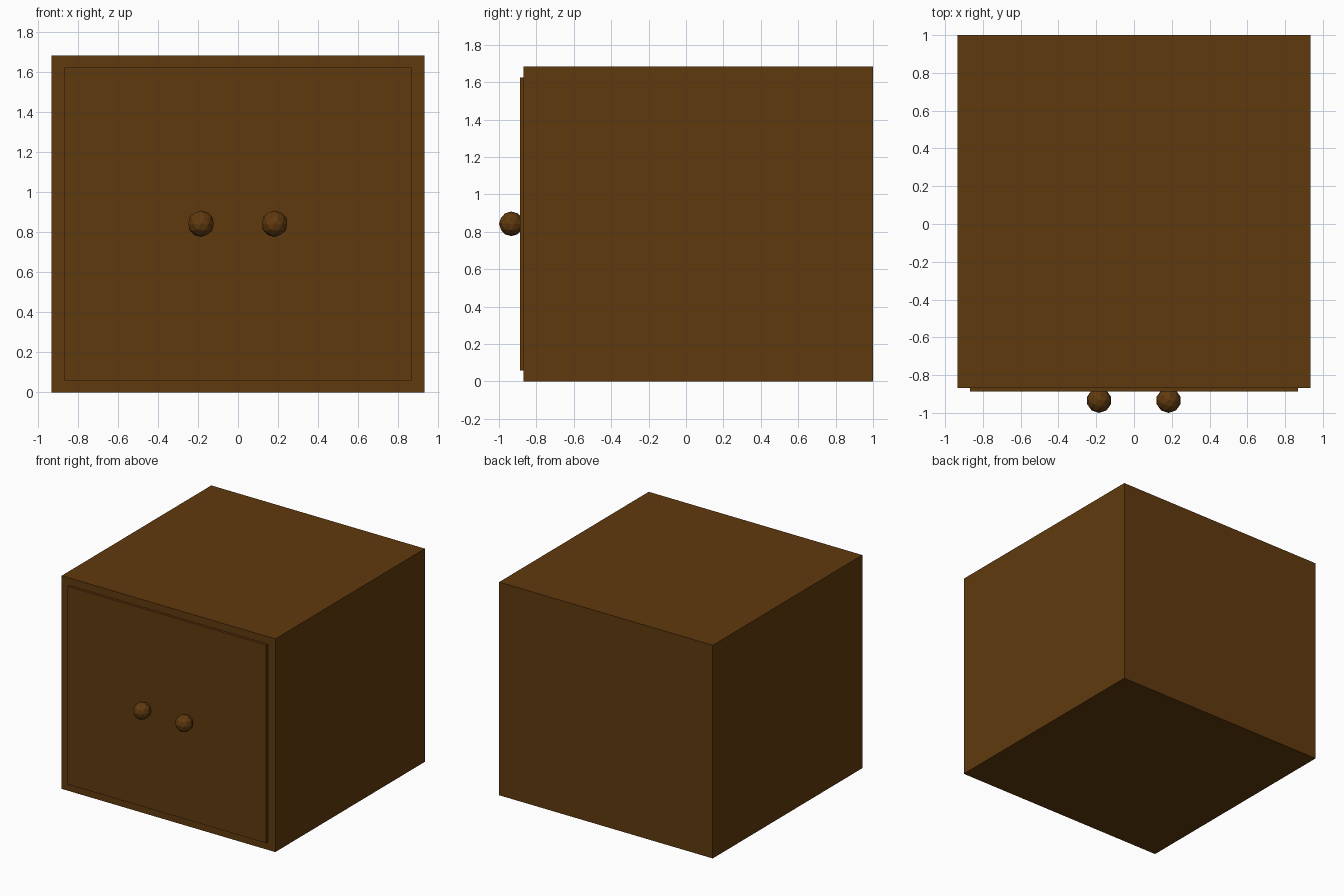
import bpy

if "Cube" in bpy.data.objects:
    bpy.data.objects.remove(bpy.data.objects["Cube"])

wood = bpy.data.materials.new("dark_brown_wood")
wood.diffuse_color = (0.118, 0.042, 0.0045, 1)
wood.use_nodes = True
wood.node_tree.nodes["Principled BSDF"].inputs["Base Color"].default_value = wood.diffuse_color


def finish(name):
    ob = bpy.context.object
    ob.name = name
    ob.data.materials.append(wood)
    return ob


def box(name, lo, hi):
    bpy.ops.mesh.primitive_cube_add(
        size=1, location=[(a + b) / 2 for a, b in zip(lo, hi)])
    ob = finish(name)
    ob.scale = [b - a for a, b in zip(lo, hi)]
    bpy.ops.object.transform_apply(location=False, rotation=False, scale=True)


# Cabinet body
box("cabinet_body", (-0.934, -0.868, 0), (0.934, 1.0, 1.685))

# Thin raised front panel
box("front_panel", (-0.868, -0.887, 0.06), (0.868, -0.867, 1.626))

# Pair of faceted knobs
for name, x in (("left_knob", -0.185), ("right_knob", 0.183)):
    bpy.ops.mesh.primitive_ico_sphere_add(
        subdivisions=2, radius=0.066, location=(x, -0.934, 0.843))
    finish(name)
